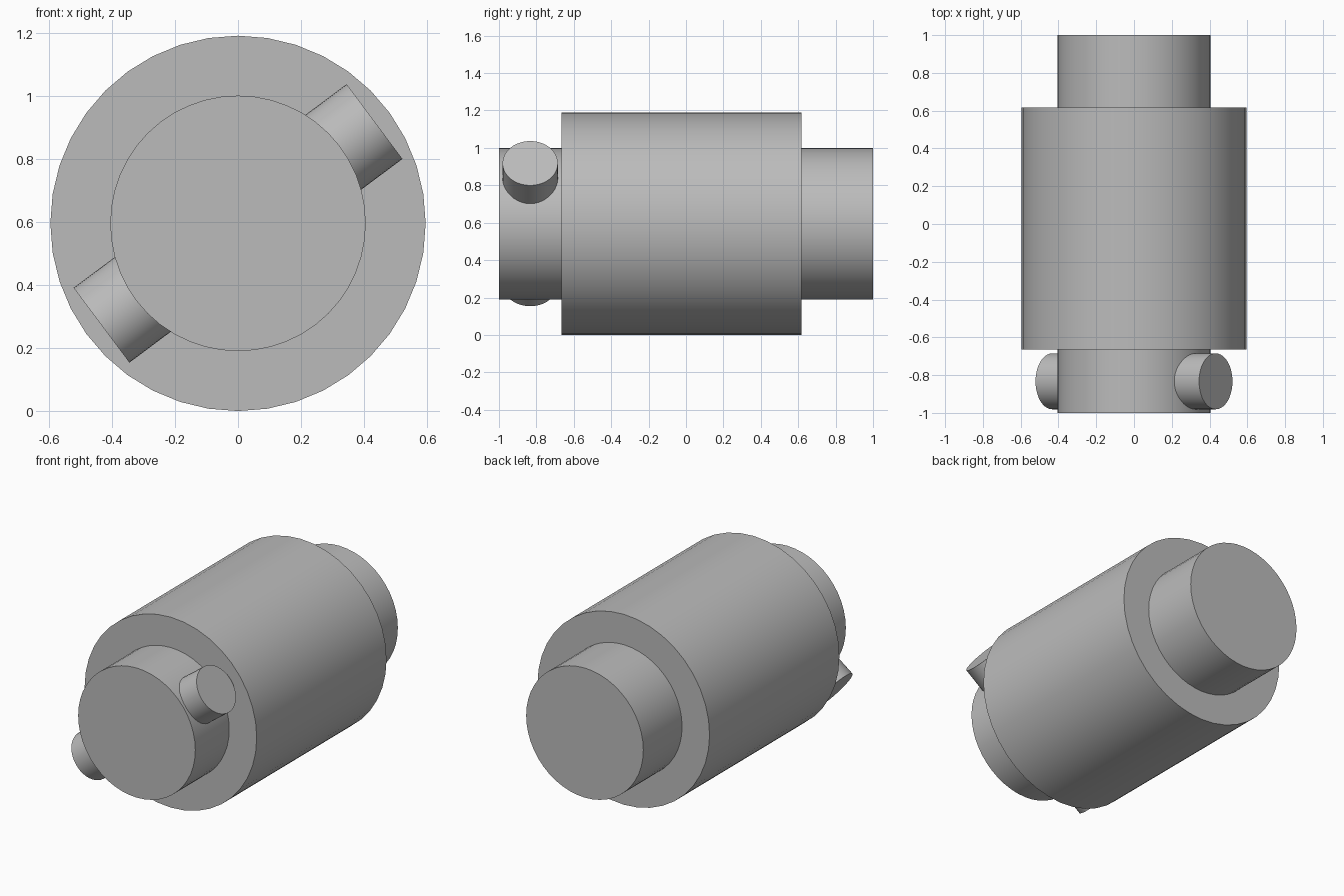
import bpy
from math import radians
from mathutils import Matrix, Vector

cube = bpy.data.objects.get("Cube")
if cube:
    bpy.data.objects.remove(cube, do_unlink=True)

# One plain grey for every part
GREY = (0.5, 0.5, 0.5, 1)
grey = bpy.data.materials.new("plain grey")
grey.use_nodes = True
grey.diffuse_color = GREY
grey.node_tree.nodes["Principled BSDF"].inputs["Base Color"].default_value = GREY

AXIS_Z = 0.595


def rod(name, radius, length, y, direction, sides):
    """Capped cylinder centred at y on the main axis, pointing along direction."""
    bpy.ops.mesh.primitive_cylinder_add(vertices=sides, radius=radius, depth=length)
    obj = bpy.context.object
    obj.name = name
    turn = Vector(direction).to_track_quat("Z", "Y").to_matrix().to_4x4()
    obj.data.transform(Matrix.Translation((0, y, AXIS_Z)) @ turn)
    obj.data.materials.append(grey)
    bpy.ops.object.shade_smooth_by_angle(angle=radians(30))
    return obj


# Shaft running the full length
rod("shaft", 0.405, 2.0, 0, (0, 1, 0), 48)

# Wide sleeve around the middle
rod("sleeve", AXIS_Z, 1.282, -0.024, (0, 1, 0), 40)

# Slanted cross pin through the front end of the shaft
rod("cross_pin", 0.148, 1.08, -0.833, (0.866, 0, 0.646), 40)
